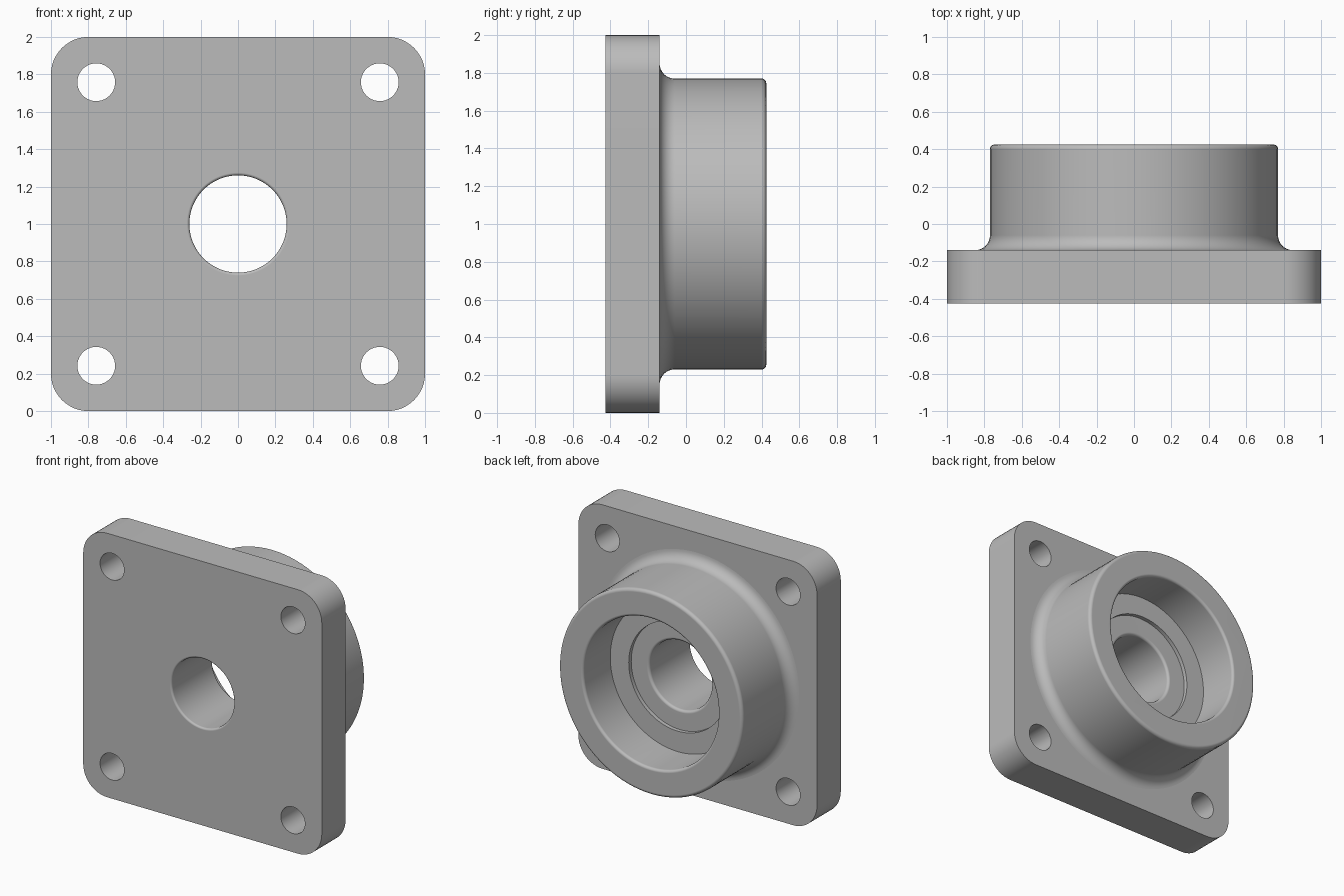
import bpy, bmesh
from math import sin, cos, pi, radians
from mathutils import Vector

default = bpy.data.objects.get("Cube")
if default:
    bpy.data.objects.remove(default)

FRONT, PLATE_BACK, BACK = -0.425, -0.14, 0.425

grey = bpy.data.materials.new("machined grey")
grey.use_nodes = True
grey.diffuse_color = (0.5, 0.5, 0.5, 1)
grey.node_tree.nodes["Principled BSDF"].inputs["Base Color"].default_value = grey.diffuse_color


def arc(cx, cy, r, start, end, steps=8):
    angles = [radians(start + (end - start) * i / steps) for i in range(steps + 1)]
    return [(cx + r * cos(a), cy + r * sin(a)) for a in angles]


def finish(name, bm):
    bmesh.ops.recalc_face_normals(bm, faces=bm.faces)
    mesh = bpy.data.meshes.new(name)
    bm.to_mesh(mesh)
    bm.free()
    mesh.materials.append(grey)
    obj = bpy.data.objects.new(name, mesh)
    bpy.context.collection.objects.link(obj)
    return obj


def prism(name, outline, y0, y1):
    """Extrude an (x, z) outline along y."""
    bm = bmesh.new()
    face = bm.faces.new([bm.verts.new((x, y0, z)) for x, z in outline])
    side = bmesh.ops.extrude_face_region(bm, geom=[face])["geom"]
    moved = [v for v in side if isinstance(v, bmesh.types.BMVert)]
    bmesh.ops.translate(bm, verts=moved, vec=(0, y1 - y0, 0))
    return finish(name, bm)


def lathe(name, profile, steps=96):
    """Spin a (radius, y) profile about the bore axis and cap both ends."""
    bm = bmesh.new()
    verts = [bm.verts.new((r, y, 1)) for r, y in profile]
    edges = [bm.edges.new(pair) for pair in zip(verts, verts[1:])]
    bmesh.ops.spin(bm, geom=verts + edges, cent=Vector((0, 0, 1)), axis=Vector((0, 1, 0)),
                   angle=2 * pi, steps=steps)
    bmesh.ops.remove_doubles(bm, verts=bm.verts, dist=1e-4)
    bmesh.ops.holes_fill(bm, edges=[e for e in bm.edges if e.is_boundary], sides=0)
    return finish(name, bm)


def combine(target, tool, operation):
    mod = target.modifiers.new(tool.name, "BOOLEAN")
    mod.object, mod.operation, mod.solver = tool, operation, "EXACT"
    bpy.context.view_layer.objects.active = target
    bpy.ops.object.modifier_apply(modifier=mod.name)
    bpy.data.objects.remove(tool)


# Square mounting plate with rounded corners
corner = 0.2
outline = []
for i, (sx, sz) in enumerate([(1, 1), (-1, 1), (-1, -1), (1, -1)]):
    reach = 1 - corner
    outline += arc(sx * reach, 1 + sz * reach, corner, 90 * i, 90 * i + 90, 12)
flange = prism("flange_housing", outline, FRONT, PLATE_BACK)

# Round boss with a filleted foot and softened rim
boss = lathe("boss", [(0.85, -0.25)] + arc(0.85, -0.06, 0.08, 270, 180)
             + arc(0.745, 0.40, 0.025, 0, 90, 6))
combine(flange, boss, "UNION")

# Through bore, shallow recess and wide pocket
bore = lathe("bore_cutter", [(0.275, -0.5)] + arc(0.275, FRONT + 0.015, 0.015, 270, 180, 5)
             + arc(0.28, 0.05, 0.02, 180, 90, 5)
             + [(0.41, 0.07), (0.41, 0.10), (0.565, 0.10)]
             + arc(0.585, BACK - 0.02, 0.02, 180, 90, 5) + [(0.585, 0.5)])
combine(flange, bore, "DIFFERENCE")

# Four bolt holes
for sx in (-1, 1):
    for sz in (-1, 1):
        circle = arc(sx * 0.758, 1 + sz * 0.758, 0.101, 0, 360, 40)[:-1]
        combine(flange, prism("bolt_hole_cutter", circle, -0.6, 0), "DIFFERENCE")

# Smooth round surfaces, keep machined edges crisp
bpy.ops.object.select_all(action="DESELECT")
flange.select_set(True)
bpy.context.view_layer.objects.active = flange
bpy.ops.object.shade_smooth_by_angle(angle=radians(30))
normals = flange.modifiers.new("Flat face normals", "WEIGHTED_NORMAL")
normals.keep_sharp = True
